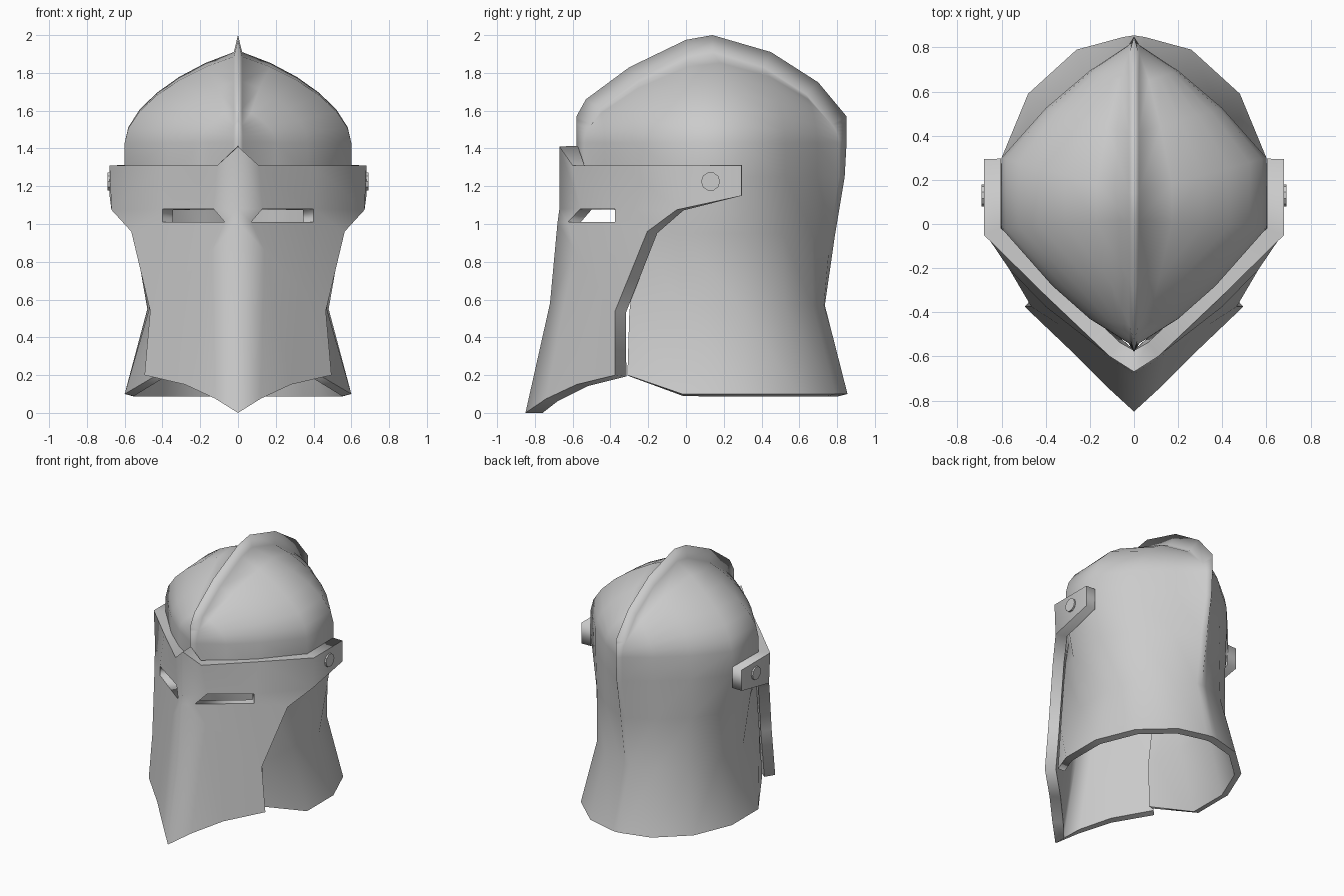
import bpy, bmesh, math
from mathutils import Vector

if "Cube" in bpy.data.objects:
    bpy.data.objects.remove(bpy.data.objects["Cube"])


def finish(obj, angle=32):
    bpy.ops.object.select_all(action='DESELECT')
    obj.select_set(True)
    bpy.context.view_layer.objects.active = obj
    for mod in list(obj.modifiers):
        bpy.ops.object.modifier_apply(modifier=mod.name)
    for v in obj.data.vertices:
        v.co.z = max(v.co.z, 0) if obj.location.z == 0 else v.co.z
    bpy.ops.object.shade_smooth_by_angle(angle=math.radians(angle), keep_sharp_edges=True)


def half_plate(name, columns, thickness, holes=(), even=False):
    """Loft columns of points into a half sheet, then mirror and thicken it.
    Only the rims stay sharp; the sheet itself is smooth."""
    bm = bmesh.new()
    verts = [[bm.verts.new(p) if p else None for p in col] for col in columns]
    for i, (a, b) in enumerate(zip(verts, verts[1:])):
        for j in range(len(a) - 1):
            quad = [a[j], b[j], b[j + 1], a[j + 1]]
            if (i, j) not in holes and all(quad):
                bm.faces.new(quad)
    bmesh.ops.remove_doubles(bm, verts=bm.verts, dist=0.0005)
    bmesh.ops.delete(bm, geom=[v for v in bm.verts if not v.link_faces], context='VERTS')
    bmesh.ops.recalc_face_normals(bm, faces=bm.faces)
    mid = Vector((0, 0.1, 0.9))
    if sum(f.normal.dot(f.calc_center_median() - mid) * f.calc_area() for f in bm.faces) < 0:
        bmesh.ops.reverse_faces(bm, faces=bm.faces)
    for e in bm.edges:
        if e.is_boundary and any(abs(v.co.x) > 0.001 for v in e.verts):
            e.smooth = False
    mesh = bpy.data.meshes.new(name)
    bm.to_mesh(mesh)
    bm.free()
    obj = bpy.data.objects.new(name, mesh)
    bpy.context.collection.objects.link(obj)
    mirror = obj.modifiers.new("Mirror", 'MIRROR')
    mirror.merge_threshold = 0.002
    solid = obj.modifiers.new("Thickness", 'SOLIDIFY')
    solid.thickness = thickness
    solid.offset = -1
    solid.use_even_offset = even
    finish(obj, 175)


# Skull: plan of the dome base, crest line (y, z) and lower rows for each column
base = [(.025, -.54), (.2, -.43), (.37, -.28), (.6, -.02), (.6, .3), (.4, .525), (.2, .695), (.025, .81)]
crest = [(-.58, 1.57), (-.53, 1.66), (-.3, 1.83), (0, 1.975), (.14, 2.0), (.45, 1.91), (.7, 1.75), (.85, 1.57)]
lower = {
    2: [(.42, -.25, .96), (.415, -.3, .53), (.43, -.31, .2)],
    3: [(.52, -.04, .95), (.47, -.02, .55), (.6, -.02, .1)],
    4: [(.55, .3, .95), (.48, .3, .55), (.6, .3, .1)],
    5: [(.40, .51, .95), (.39, .52, .57), (.48, .59, .1)],
    6: [(.21, .67, .95), (.22, .67, .57), (.26, .79, .1)],
    7: [(.03, .765, .95), (.04, .73, .57), (.05, .847, .1)],
}
ARC = 6
columns = []
for k, ((bx, by), (ry, rz)) in enumerate(zip(base, crest)):
    inward = (Vector((0.14, 1.2)) - Vector((ry, rz))).normalized() * 0.09
    cx, cy, cz = 0.022, ry + inward.x, rz + inward.y
    col = [(0, ry, rz)]
    for n in range(ARC, -1, -1):
        a = n / ARC * math.pi / 2
        u = 1 - math.cos(a)
        v = 0.62 * math.sin(a) + 0.38 * u
        col.append((bx + (cx - bx) * u, by + (cy - by) * u, 1.43 + (cz - 1.43) * v))
    col.append((bx, by, 1.25))
    columns.append(col + lower.get(k, [None] * 3))


def crest_end(y, low):
    zs = [1.57 - .14 * n / (ARC + 1) for n in range(ARC + 2)]
    return [(0, y, z) for z in zs] + [(0, y - (.01 if y > 0 else 0), 1.25)] + low


columns.insert(0, crest_end(-.58, [None] * 3))
columns.append(crest_end(.85, [(0, .79, .95), (0, .735, .57), (0, .855, .1)]))
half_plate("helmet_shell", columns, 0.05)

# Visor: columns from the nose ridge out to the hinge band, eye slit left open
visor = [
    [(0, -.67, 1.41), (0, -.67, 1.08), (0, -.68, 1.01), (0, -.72, .58), (0, -.85, 0)],
    [(.11, -.6, 1.31), (.13, -.56, 1.08), (.07, -.625, 1.01), (.14, -.59, .86), (.12, -.74, .075)],
    [(.4, -.325, 1.31), (.4, -.375, 1.08), (.4, -.375, 1.01), (.34, -.455, .66), (.28, -.58, .15)],
    [(.68, -.05, 1.31), (.67, -.05, 1.075), (.565, -.205, .96), (.465, -.375, .54), (.495, -.375, .2)],
    [(.68, .295, 1.31), (.68, .295, 1.15), None, None, None],
]
half_plate("visor", visor, 0.078, holes={(1, 1)}, even=True)

# Hinge rivets
for side in (-1, 1):
    bpy.ops.mesh.primitive_cylinder_add(vertices=10, radius=0.05, depth=0.05,
                                        location=(side * 0.667, 0.13, 1.225),
                                        rotation=(0, math.pi / 2, 0))
    rivet = bpy.context.object
    rivet.name = "hinge_rivet_right" if side > 0 else "hinge_rivet_left"
    finish(rivet)
